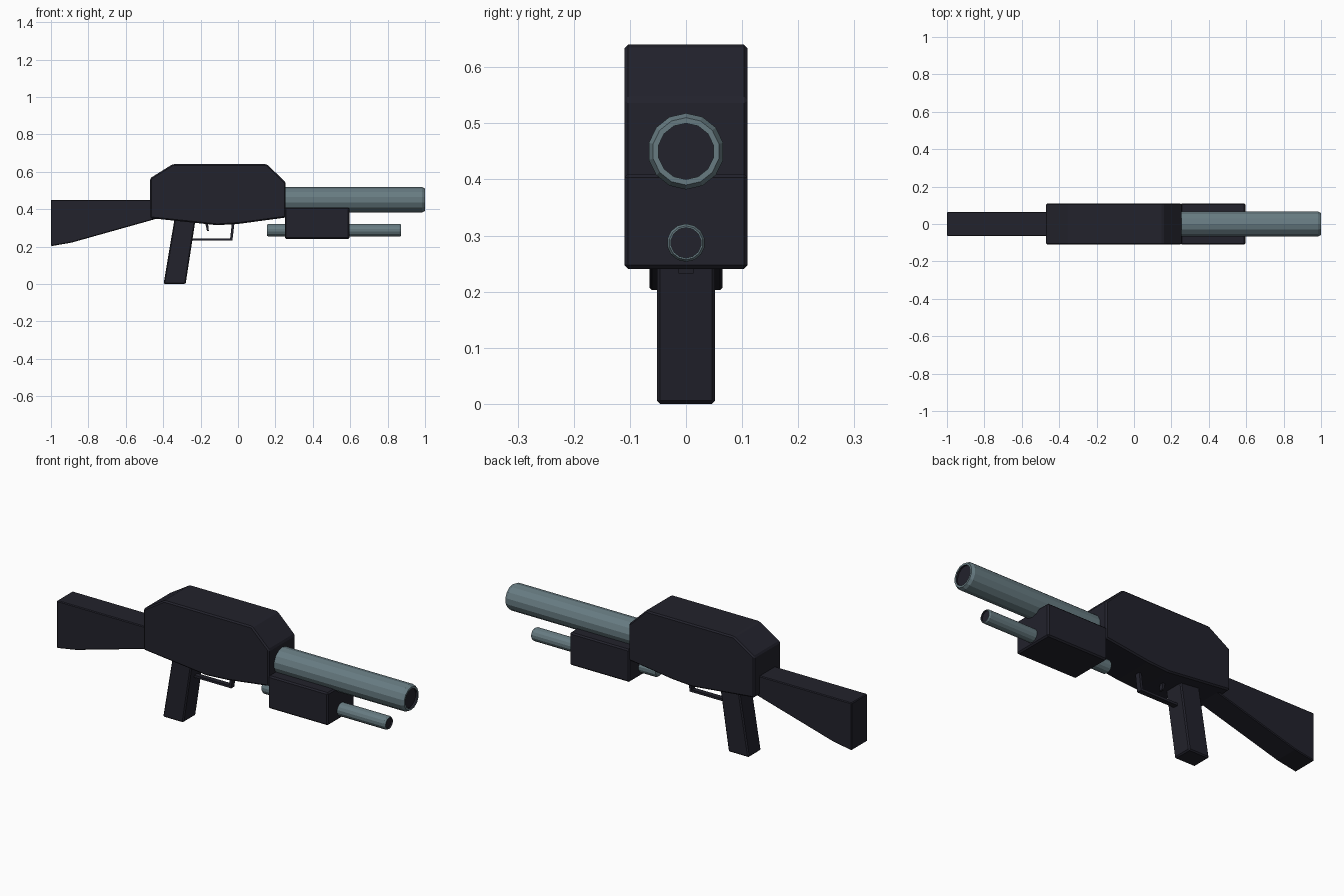
import bpy, bmesh, math

if "Cube" in bpy.data.objects:
    bpy.data.objects.remove(bpy.data.objects["Cube"])


def material(name, rgb):
    m = bpy.data.materials.new(name)
    m.diffuse_color = (*rgb, 1)
    m.use_nodes = True
    m.node_tree.nodes["Principled BSDF"].inputs["Base Color"].default_value = m.diffuse_color
    return m


DARK = material("dark gunmetal", (0.0160, 0.0160, 0.0250))
STEEL = material("blue grey steel", (0.135, 0.198, 0.222))


def finish(bm, name, mats):
    bmesh.ops.recalc_face_normals(bm, faces=bm.faces)
    mesh = bpy.data.meshes.new(name)
    bm.to_mesh(mesh)
    bm.free()
    for m in mats:
        mesh.materials.append(m)
    ob = bpy.data.objects.new(name, mesh)
    bpy.context.collection.objects.link(ob)
    return ob


def slab(name, profile, half_width, bevel=0.0):
    """Side profile in x, z extruded evenly across y."""
    bm = bmesh.new()
    face = bm.faces.new([bm.verts.new((x, -half_width, z)) for x, z in profile])
    new = bmesh.ops.extrude_face_region(bm, geom=[face])["geom"]
    verts = [g for g in new if isinstance(g, bmesh.types.BMVert)]
    bmesh.ops.translate(bm, verts=verts, vec=(0, 2 * half_width, 0))
    ob = finish(bm, name, [DARK])
    if bevel:
        mod = ob.modifiers.new("edge chamfer", 'BEVEL')
        mod.width = bevel
        mod.segments = 1
        mod.limit_method = 'ANGLE'
        mod.angle_limit = math.radians(25)
    return ob


def tube(name, profile, z, sides):
    """Rings of (x, radius) around the x axis; the recessed front bore is dark."""
    bm = bmesh.new()
    rings = []
    for x, r in profile:
        angles = [2 * math.pi * i / sides for i in range(sides)]
        rings.append([bm.verts.new((x, r * math.sin(a), z + r * math.cos(a)))
                      for a in angles])
    for k, (a, b) in enumerate(zip(rings, rings[1:])):
        for i in range(sides):
            j = (i + 1) % sides
            f = bm.faces.new((a[i], a[j], b[j], b[i]))
            f.material_index = int(k == len(rings) - 2)
    bm.faces.new(rings[0])
    bm.faces.new(rings[-1]).material_index = 1
    return finish(bm, name, [STEEL, DARK])


# Receiver and shoulder stock
slab("receiver", [(-0.47, 0.352), (-0.47, 0.565), (-0.35, 0.64), (0.155, 0.64),
                  (0.255, 0.543), (0.255, 0.355), (0.01, 0.322), (-0.11, 0.314)],
     0.11, 0.007)
slab("stock", [(-1.0, 0.202), (-1.0, 0.45), (-0.44, 0.45), (-0.42, 0.353),
               (-0.89, 0.221)], 0.065, 0.004)

# Pistol grip, trigger and guard
slab("grip", [(-0.398, 0.0), (-0.28, 0.0), (-0.227, 0.345), (-0.34, 0.345)],
     0.052, 0.006)
slab("trigger_guard", [(-0.25, 0.232), (-0.03, 0.232), (-0.018, 0.332),
                       (-0.032, 0.332), (-0.042, 0.244), (-0.25, 0.244)], 0.013)
slab("trigger", [(-0.176, 0.33), (-0.166, 0.284), (-0.156, 0.284), (-0.161, 0.33)],
     0.01)

# Fore-end block
slab("fore_end", [(0.25, 0.24), (0.25, 0.41), (0.595, 0.41), (0.595, 0.24)],
     0.11, 0.007)

# Main barrel and lower tube
tube("barrel", [(0.22, 0.068), (0.985, 0.068), (1.0, 0.060),
                (1.0, 0.050), (0.99, 0.050)], 0.45, 14)
tube("lower_tube", [(0.155, 0.029), (0.162, 0.034), (0.864, 0.034),
                    (0.872, 0.030), (0.872, 0.027), (0.864, 0.027)], 0.287, 14)
